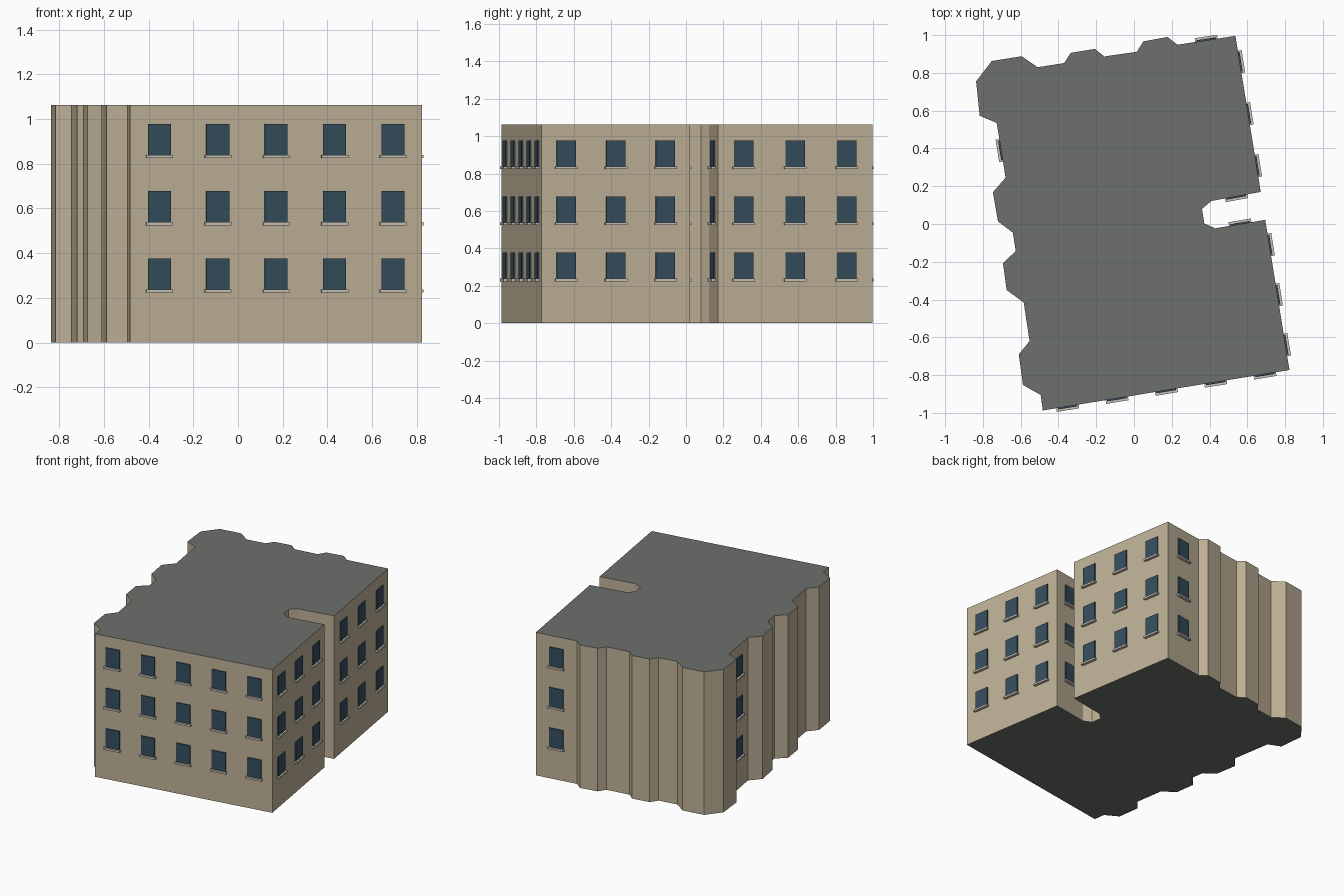
import bpy, bmesh, math
from mathutils import Vector, Matrix

if "Cube" in bpy.data.objects:
    bpy.data.objects.remove(bpy.data.objects["Cube"])

H = 1.062
# Building footprint, counter-clockwise from the front left corner
OUTLINE = [
    (-.483, -.987), (.823, -.773), (.695, .022), (.43, -.023), (.372, .003),
    (.36, .08), (.41, .122), (.671, .17), (.537, .996),
    (.23, .949), (.178, .99), (.05, .967), (.015, .912), (-.157, .887),
    (-.207, .927), (-.335, .906), (-.37, .852), (-.51, .83), (-.595, .888),
    (-.753, .863), (-.836, .755), (-.817, .573), (-.727, .535), (-.68, .245),
    (-.747, .168), (-.72, .013), (-.642, -.045), (-.626, -.143),
    (-.694, -.207), (-.674, -.35), (-.584, -.415), (-.553, -.62),
    (-.61, -.69), (-.588, -.852), (-.494, -.905)]


def material(name, rgb):
    m = bpy.data.materials.new(name)
    m.diffuse_color = (*rgb, 1)
    m.use_nodes = True
    m.node_tree.nodes["Principled BSDF"].inputs["Base Color"].default_value = m.diffuse_color
    return m


def finish(bm, name, *mats):
    me = bpy.data.meshes.new(name)
    bm.to_mesh(me)
    bm.free()
    for m in mats:
        me.materials.append(m)
    ob = bpy.data.objects.new(name, me)
    bpy.context.collection.objects.link(ob)
    return ob


wall_mat = material("wall_stone", (.52, .44, .31))
roof_mat = material("roof_grey", (.15, .16, .15))
glass_mat = material("window_glass", (.035, .075, .11))
sill_mat = material("sill_stone", (.58, .54, .46))

# Building block: extruded footprint with grey roof and underside
bm = bmesh.new()
base = bm.faces.new([bm.verts.new((x, y, 0)) for x, y in OUTLINE])
top = bmesh.ops.extrude_face_region(bm, geom=[base], use_keep_orig=True)["geom"]
bmesh.ops.translate(bm, verts=[v for v in top if isinstance(v, bmesh.types.BMVert)],
                    vec=(0, 0, H))
bmesh.ops.recalc_face_normals(bm, faces=bm.faces)
for f in bm.faces:
    f.material_index = 1 if abs(f.normal.z) > .5 else 0
finish(bm, "building_block", wall_mat, roof_mat)

# Windows and sills, evenly spaced along every long straight wall
panes, sills = bmesh.new(), bmesh.new()


def wall_box(bm, pos, angle, z0, width, depth, height):
    m = (Matrix.Translation((pos.x, pos.y, z0 + height / 2))
         @ Matrix.Rotation(angle, 4, 'Z')
         @ Matrix.Diagonal((width, depth * 2, height, 1)))
    bmesh.ops.create_cube(bm, size=1, matrix=m)


for i, p in enumerate(OUTLINE):
    a, b = Vector(p), Vector(OUTLINE[(i + 1) % len(OUTLINE)])
    d = b - a
    if d.length < .25:
        continue
    count = round(d.length / .27)
    angle = math.atan2(d.y, d.x)
    for k in range(count):
        pos = a + d * (k + .5) / count
        for floor in range(3):
            z = .238 + .3005 * floor
            wall_box(panes, pos, angle, z, .104, .008, .139)
            wall_box(sills, pos, angle, z - .014, .12, .02, .014)

finish(panes, "window_panes", glass_mat)
finish(sills, "window_sills", sill_mat)
